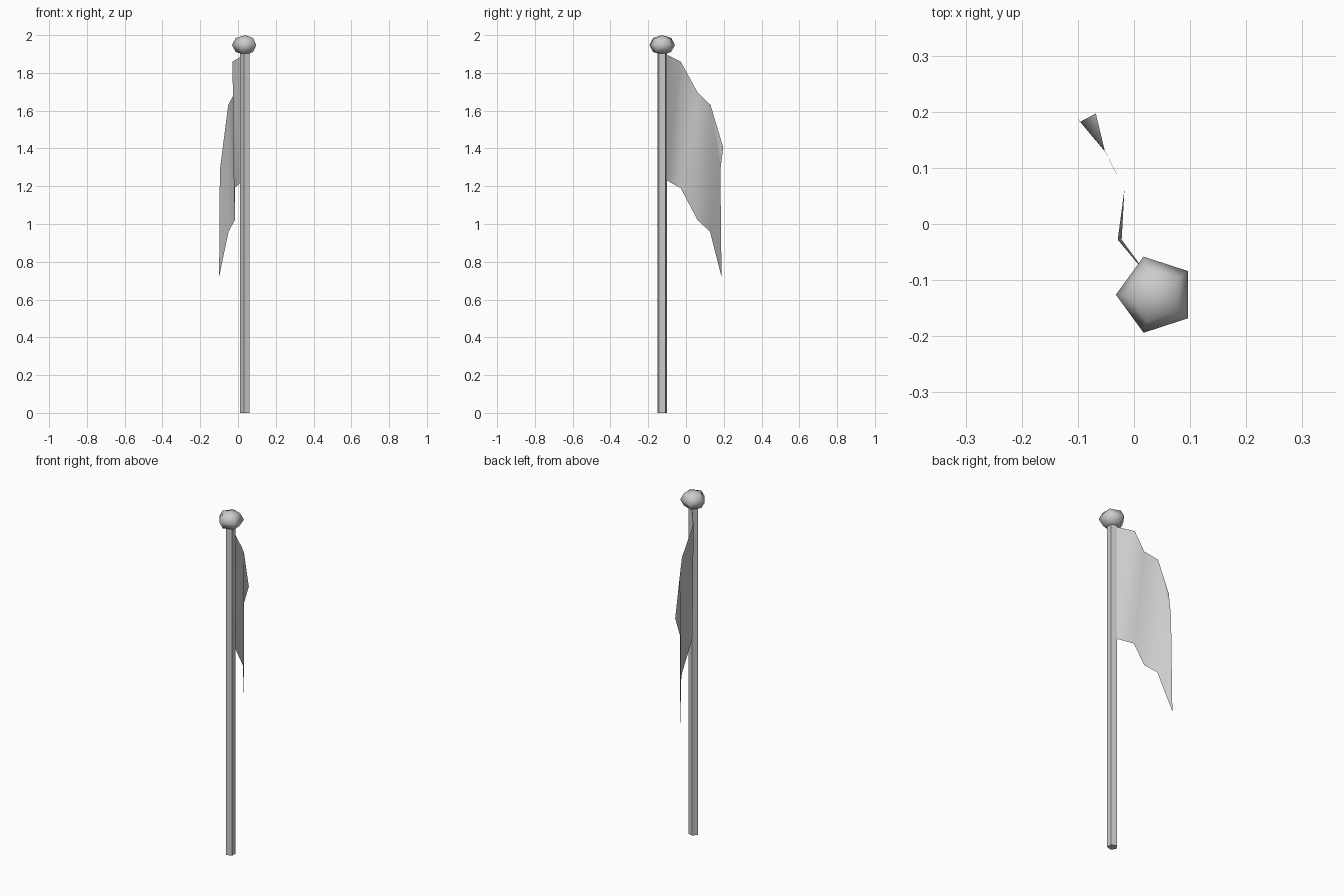
import bpy, bmesh, math

if "Cube" in bpy.data.objects:
    bpy.data.objects.remove(bpy.data.objects["Cube"])

CX, CY = 0.039, -0.126          # pole axis
SIDES = 5
TURN = math.radians(36)         # puts one corner towards -x


def ring(radius, z):
    return [(CX + radius * math.cos(TURN + i * math.tau / SIDES),
             CY + radius * math.sin(TURN + i * math.tau / SIDES), z) for i in range(SIDES)]


def make(name, bm, smooth=False):
    mesh = bpy.data.meshes.new(name)
    bm.to_mesh(mesh)
    bm.free()
    for p in mesh.polygons:
        p.use_smooth = smooth
    obj = bpy.data.objects.new(name, mesh)
    bpy.context.collection.objects.link(obj)
    return obj


def lathe(name, profile, smooth):
    """Five-sided solid from (radius, z) pairs; radius 0 makes a pole point."""
    bm = bmesh.new()
    rows = [[bm.verts.new((CX, CY, z))] * SIDES if r == 0 else
            [bm.verts.new(c) for c in ring(r, z)] for r, z in profile]
    for a, b in zip(rows, rows[1:]):
        for i in range(SIDES):
            j = (i + 1) % SIDES
            bm.faces.new(dict.fromkeys((a[i], a[j], b[j], b[i])))
    bmesh.ops.recalc_face_normals(bm, faces=bm.faces)
    return make(name, bm, smooth)


# Pole
lathe("pole", [(0, 0), (0.0275, 0), (0.0275, 1.91), (0, 1.91)], False)

# Squashed ball finial
steps = 4
finial = [(0 if i in (0, steps) else 0.0713 * math.sin(math.pi * i / steps),
           1.9475 - 0.0525 * math.cos(math.pi * i / steps)) for i in range(steps + 1)]
lathe("finial", finial, True)

# Drooping flag: top and bottom points of each fold, from the pole outwards
folds = [((0.031, -0.10, 1.895), (0.031, -0.10, 1.23)),
         ((-0.029, -0.028, 1.86), (-0.022, -0.028, 1.19)),
         ((-0.017, 0.062, 1.695), (-0.017, 0.062, 1.02)),
         ((-0.052, 0.13, 1.63), (-0.05, 0.127, 0.96))]
bm = bmesh.new()
cols = [[bm.verts.new(p) for p in f] for f in folds]
for (t0, b0), (t1, b1) in zip(cols, cols[1:]):
    bm.faces.new((b0, b1, t1, t0))
# Free end with its curled upper corner
corner, edge, tip = [bm.verts.new(p) for p in
                     ((-0.068, 0.197, 1.405), (-0.096, 0.182, 1.285), (-0.1, 0.188, 0.72))]
top, bottom = cols[-1]
bm.faces.new((top, edge, corner))
bm.faces.new((bottom, tip, edge, top))
bmesh.ops.recalc_face_normals(bm, faces=bm.faces)
make("flag", bm, True)
